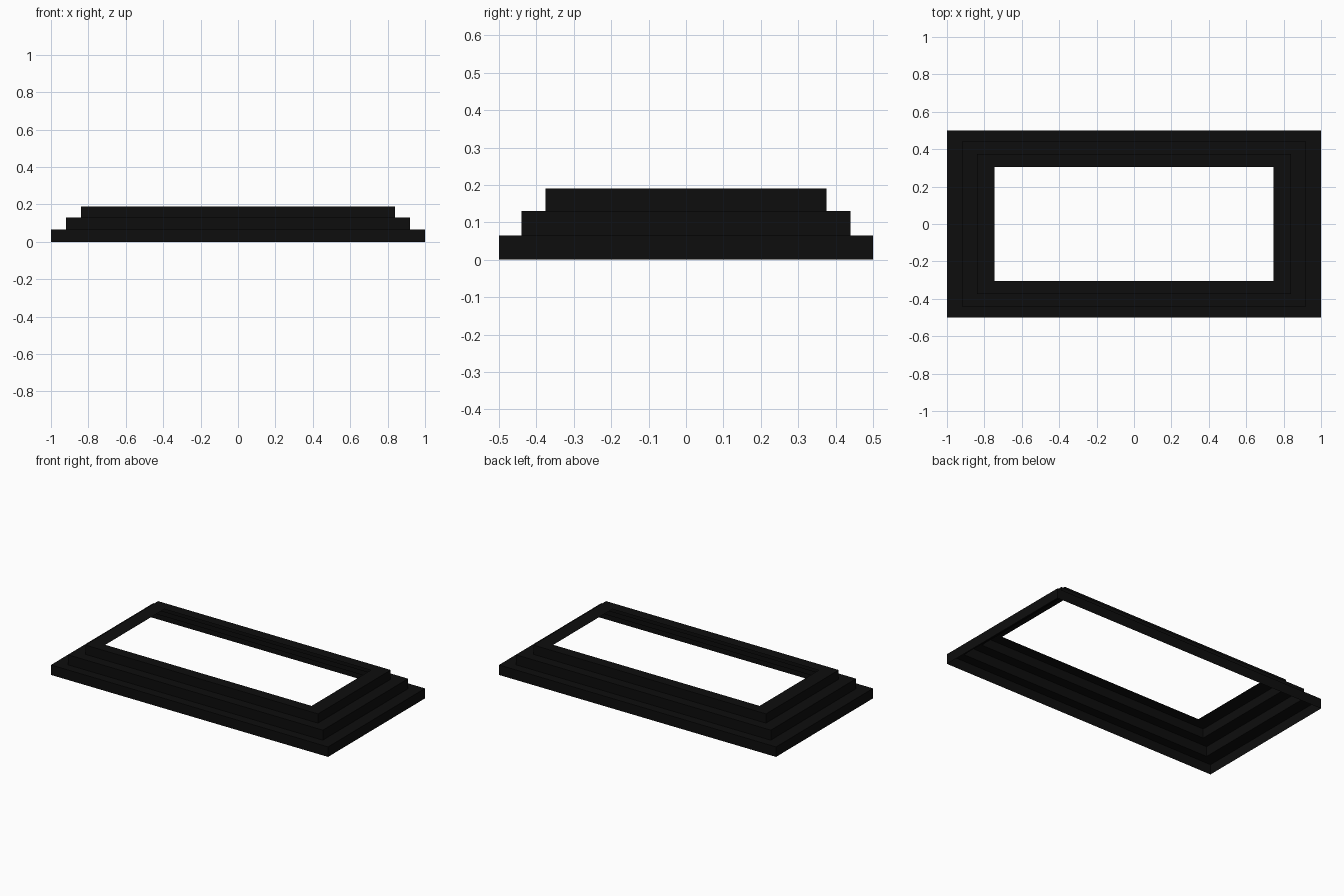
import bpy, bmesh

if "Cube" in bpy.data.objects:
    bpy.data.objects.remove(bpy.data.objects["Cube"])

# Stepped frame: rectangular outlines (half width, half depth, height), outside to inside
outlines = [
    (1.00, 0.50, 0.00), (1.00, 0.50, 0.065),    # lower riser
    (0.92, 0.44, 0.065), (0.92, 0.44, 0.13),    # middle tread and riser
    (0.84, 0.375, 0.13), (0.84, 0.375, 0.19),   # upper tread and riser
    (0.745, 0.305, 0.19),                       # top lip around the opening
]

black = bpy.data.materials.new("black")
black.diffuse_color = (0.004, 0.004, 0.004, 1)
black.use_nodes = True
black.node_tree.nodes["Principled BSDF"].inputs["Base Color"].default_value = black.diffuse_color


def rectangle(bm, hx, hy, z):
    return [bm.verts.new((sx * hx, sy * hy, z))
            for sx, sy in ((-1, -1), (1, -1), (1, 1), (-1, 1))]


# Open sheet: hollow underneath, open in the middle
bm = bmesh.new()
rings = [rectangle(bm, *o) for o in outlines]
for low, high in zip(rings, rings[1:]):
    for i in range(4):
        j = (i + 1) % 4
        bm.faces.new((low[i], low[j], high[j], high[i]))

mesh = bpy.data.meshes.new("stepped_frame")
bm.to_mesh(mesh)
bm.free()
mesh.materials.append(black)
frame = bpy.data.objects.new("stepped_frame", mesh)
bpy.context.collection.objects.link(frame)
